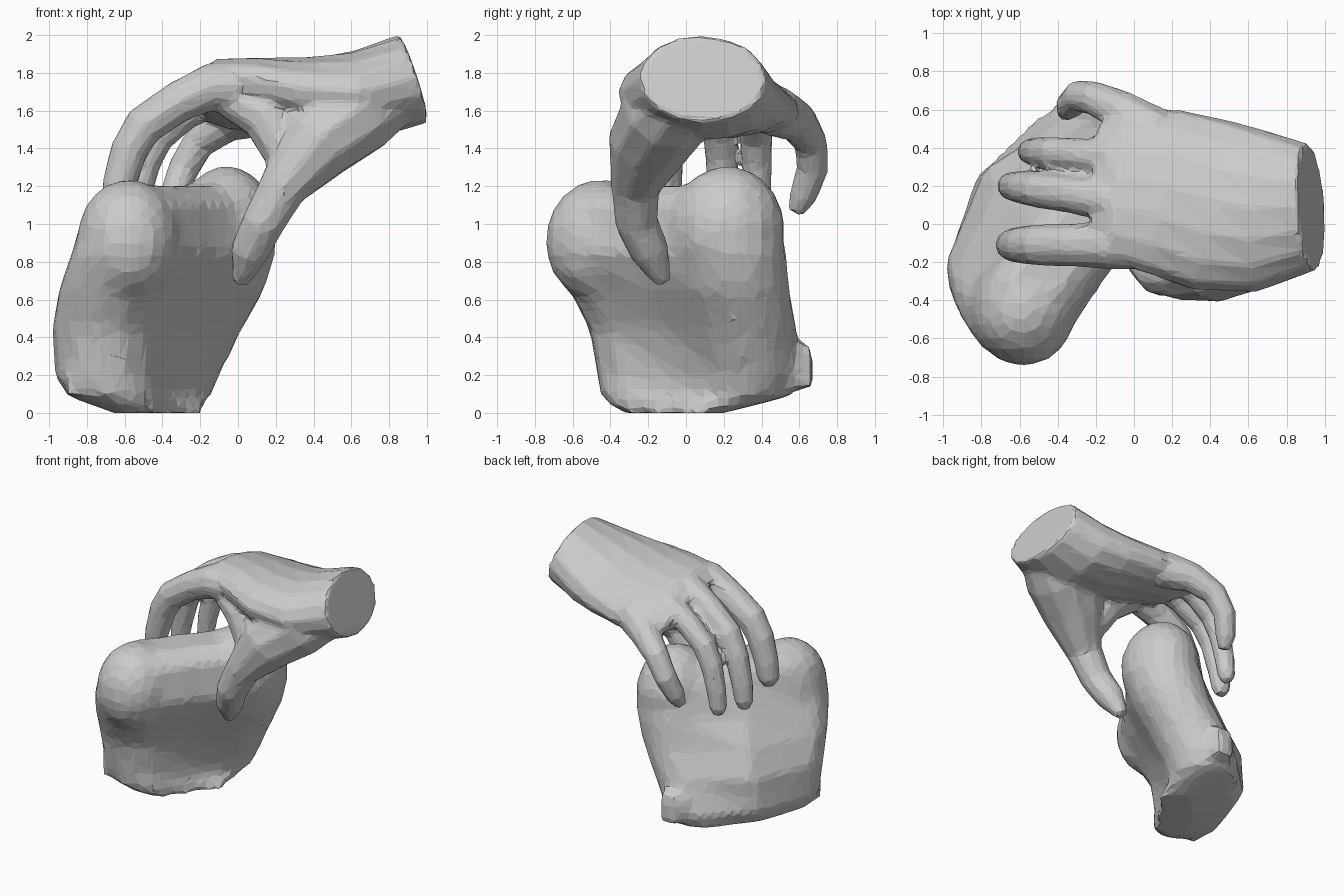
import bpy, bmesh
from math import sin, cos, pi
from mathutils import Vector, Matrix

if "Cube" in bpy.data.objects:
    bpy.data.objects.remove(bpy.data.objects["Cube"])


def loft(bm, rings):
    """Closed skin through rings of equal point count."""
    vr = [[bm.verts.new(p) for p in r] for r in rings]
    n = len(vr[0])
    for a, b in zip(vr, vr[1:]):
        for i in range(n):
            j = (i + 1) % n
            bm.faces.new((a[i], a[j], b[j], b[i]))
    bm.faces.new(vr[0][::-1])
    bm.faces.new(vr[-1])


def tube(bm, path, sides=10):
    """Path entries: x, y, z, half width, half height, sideways slope."""
    pts = [Vector(p[:3]) for p in path]
    rings = []
    for i, p in enumerate(path):
        t = (pts[min(i + 1, len(pts) - 1)] - pts[max(i - 1, 0)]).normalized()
        rw = p[3]
        rh = p[4] if len(p) > 4 else rw
        side = Vector((0, 1, -p[5] if len(p) > 5 else 0))
        side = (side - t * side.dot(t)).normalized()
        up = t.cross(side)
        rings.append([pts[i] + side * rw * cos(2 * pi * k / sides)
                      + up * rh * sin(2 * pi * k / sides) for k in range(sides)])
    loft(bm, rings)


def finger(bm, base, tip, radius):
    """Long finger: one shared bend (reach, drop, thickness) from base to tip."""
    bend = [(0, 0, 1), (0.2, 0, 1), (0.49, 0.12, 0.86), (0.77, 0.3, 0.84),
            (0.89, 0.49, 0.78), (0.97, 0.75, 0.7), (1, 0.92, 0.62), (1, 1, 0.35)]
    a, b = Vector(base), Vector(tip)
    d = b - a
    tube(bm, [(a.x + d.x * f, a.y + d.y * f, a.z + d.z * g, radius * r)
              for f, g, r in bend])


def finish(bm, name, voxel, ratio, smooth):
    """Fuse the overlapping parts into one low-poly faceted skin."""
    bmesh.ops.recalc_face_normals(bm, faces=bm.faces)
    me = bpy.data.meshes.new(name)
    bm.to_mesh(me)
    bm.free()
    ob = bpy.data.objects.new(name, me)
    bpy.context.collection.objects.link(ob)
    m = ob.modifiers.new("fuse", 'REMESH')
    m.mode = 'VOXEL'
    m.voxel_size = voxel
    m.use_smooth_shade = False
    s = ob.modifiers.new("soften", 'SMOOTH')
    s.iterations = smooth
    s.factor = 0.4
    d = ob.modifiers.new("facet", 'DECIMATE')
    d.ratio = ratio


# Lumpy slab: stadium sections (z, end 1 x y, end 2 x y, radius, back bulge)
bm = bmesh.new()
sections = [
    (0.00, -0.54, -0.22, -0.32, 0.08, 0.13, 1.2),
    (0.09, -0.67, -0.22, -0.38, 0.32, 0.24, 1.2),
    (0.20, -0.71, -0.21, -0.36, 0.34, 0.265, 1.3),
    (0.45, -0.71, -0.24, -0.25, 0.31, 0.28, 1.4),
    (0.65, -0.67, -0.34, -0.14, 0.27, 0.285, 1.4),
    (0.85, -0.60, -0.45, -0.08, 0.25, 0.285, 1.25),
    (1.12, -0.57, -0.42, -0.07, 0.22, 0.23, 1.0),
    (1.20, -0.56, -0.38, -0.10, 0.20, 0.13, 1.0),
]
rings = []
angles = [pi * (k / 6 - 0.5) for k in range(7)]
for z, x1, y1, x2, y2, r, bulge in sections:
    a, b = Vector((x1, y1, z)), Vector((x2, y2, z))
    d = (b - a).normalized()
    n = Vector((-d.y, d.x, 0))
    ring = [a + r * (n * sin(t) - d * cos(t)) for t in angles]
    ring.append((a + b) / 2 + n * r * bulge)
    ring += [b + r * (d * cos(t) - n * sin(t)) for t in angles]
    ring.append((a + b) / 2 - n * r * 0.92)
    rings.append(ring)
loft(bm, rings)
# Two rounded lobes on top
for c, s in (((-0.58, -0.45, 0.91), (0.28, 0.30, 0.33)),
             ((-0.06, 0.22, 0.97), (0.27, 0.31, 0.34))):
    bmesh.ops.create_uvsphere(bm, u_segments=14, v_segments=9, radius=1,
                              matrix=Matrix.LocRotScale(Vector(c), None, Vector(s)))
# Small nubs at the two bottom corners
for c, s in (((-0.31, 0.57, 0.24), (0.15, 0.2, 0.22)),
             ((-0.82, -0.32, 0.15), (0.16, 0.16, 0.13))):
    bmesh.ops.create_cube(bm, size=1, matrix=Matrix.LocRotScale(
        Vector(c), None, Vector(s)))
finish(bm, "held_slab", 0.05, 0.28, 1)

# Hand: wrist and palm
bm = bmesh.new()
tube(bm, [(0.93, 0.09, 1.77, 0.335, 0.245, 0.0),
          (0.65, 0.07, 1.68, 0.43, 0.24, 0.05),
          (0.40, 0.10, 1.67, 0.46, 0.21, 0.12),
          (0.15, 0.17, 1.68, 0.45, 0.18, 0.22),
          (-0.08, 0.20, 1.69, 0.41, 0.16, 0.28),
          (-0.20, 0.20, 1.66, 0.34, 0.10, 0.25)], 16)
# Web of skin between thumb and palm
tube(bm, [(0.40, -0.16, 1.36, 0.14), (0.24, -0.18, 1.40, 0.13),
          (0.15, -0.14, 1.57, 0.14), (-0.04, -0.08, 1.68, 0.12)])
# Thumb
tube(bm, [(0.82, -0.01, 1.72, 0.20), (0.62, -0.10, 1.60, 0.25), (0.40, -0.20, 1.42, 0.22),
          (0.235, -0.27, 1.19, 0.13), (0.13, -0.26, 1.00, 0.115),
          (0.06, -0.19, 0.85, 0.105), (0.01, -0.12, 0.69, 0.045)])
# Index, middle and ring finger
finger(bm, (0, -0.11, 1.73), (-0.65, -0.11, 1.03), 0.13)
finger(bm, (0, 0.11, 1.74), (-0.65, 0.20, 0.96), 0.115)
finger(bm, (0, 0.34, 1.68), (-0.55, 0.38, 0.95), 0.105)
# Little finger
tube(bm, [(0.12, 0.47, 1.60, 0.14), (-0.06, 0.59, 1.54, 0.11), (-0.21, 0.66, 1.43, 0.09),
          (-0.29, 0.67, 1.29, 0.085), (-0.34, 0.62, 1.15, 0.075), (-0.36, 0.58, 1.06, 0.045)])
finish(bm, "gripping_hand", 0.022, 0.1, 3)
